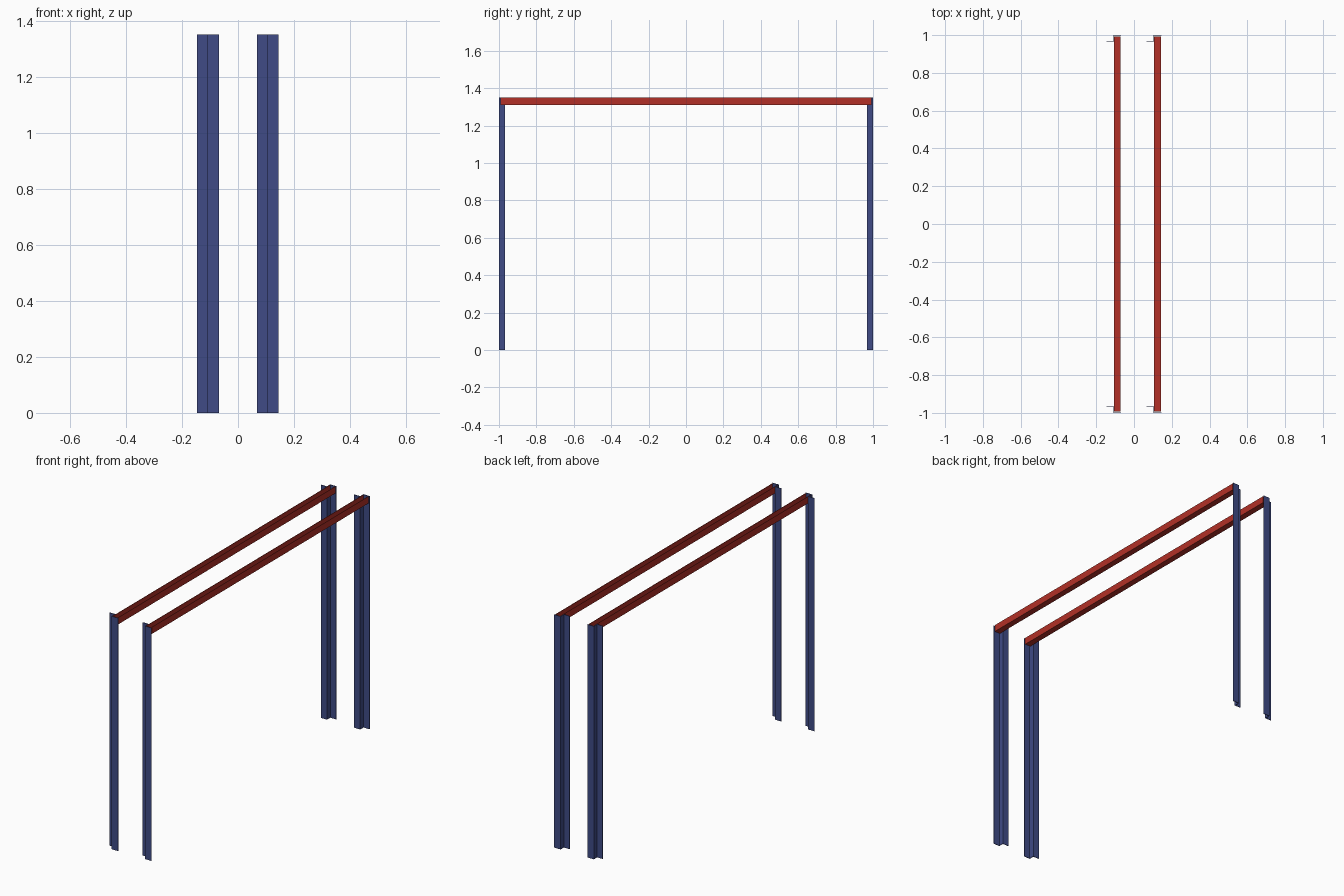
import bpy

if "Cube" in bpy.data.objects:
    bpy.data.objects.remove(bpy.data.objects["Cube"])

H = 1.35       # overall height
T = 0.003      # sheet thickness
SHIFT = 0.213  # spacing between the two frames


def material(name, color):
    m = bpy.data.materials.new(name)
    m.diffuse_color = color
    m.use_nodes = True
    m.node_tree.nodes["Principled BSDF"].inputs["Base Color"].default_value = m.diffuse_color
    return m


blue = material("blue_paint", (0.05, 0.07, 0.24, 1))
red = material("red_paint", (0.45, 0.03, 0.02, 1))


def extrude(name, section, place, a, b, mat):
    """Extrude a closed 2D section between a and b; place maps (u, v, w) to xyz."""
    n = len(section)
    verts = [place(u, v, w) for w in (a, b) for u, v in section]
    faces = [list(range(n))[::-1], list(range(n, 2 * n))]
    faces += [[i, (i + 1) % n, (i + 1) % n + n, i + n] for i in range(n)]
    me = bpy.data.meshes.new(name)
    me.from_pydata(verts, [], faces)
    me.materials.append(mat)
    ob = bpy.data.objects.new(name, me)
    bpy.context.collection.objects.link(ob)
    # consistent outward normals
    import bmesh
    bm = bmesh.new()
    bm.from_mesh(me)
    bmesh.ops.recalc_face_normals(bm, faces=bm.faces)
    bm.to_mesh(me)
    bm.free()
    return ob


# Z-shaped post section: inner flange to -x, web, outer flange to +x
X0, XW, X1 = -0.1455, -0.1095, -0.0685
YI, YO = 0.970, 1.0
z_section = [(X0, YI - T), (XW + T, YI - T), (XW + T, YO - T), (X1, YO - T),
             (X1, YO), (XW, YO), (XW, YI), (X0, YI)]

# U-shaped rail section, open at the top
RX0, RX1, RZ0 = XW + T, -0.071, 1.311
u_section = [(RX0, H), (RX0, RZ0), (RX1, RZ0), (RX1, H),
             (RX1 - T, H), (RX1 - T, RZ0 + T), (RX0 + T, RZ0 + T), (RX0 + T, H)]

for side, dx in (("left", 0.0), ("right", SHIFT)):
    # posts, mirrored front to back
    for end, s in (("front", -1), ("back", 1)):
        extrude(f"{side}_{end}_post", z_section,
                lambda u, v, w: (u + dx, v * s, w), 0, H, blue)
    # top rail between the posts
    extrude(f"{side}_top_rail", u_section,
            lambda u, v, w: (u + dx, w, v), -0.992, 0.992, red)
